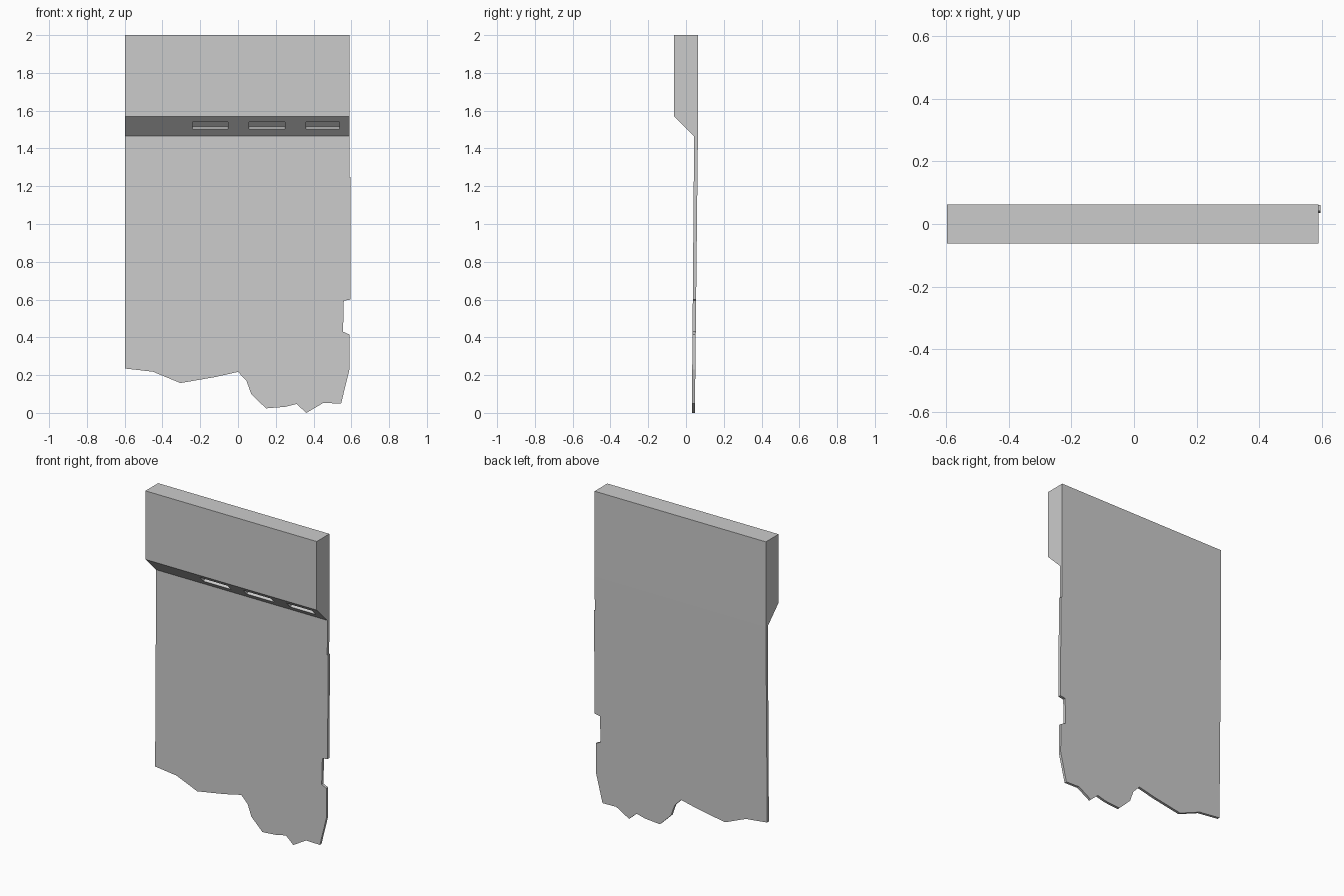
import bpy, bmesh, math
from mathutils import Matrix

if "Cube" in bpy.data.objects:
    bpy.data.objects.remove(bpy.data.objects["Cube"])


def prism(name, near, far):
    """Solid between two matching point loops."""
    bm = bmesh.new()
    a = [bm.verts.new(p) for p in near]
    b = [bm.verts.new(p) for p in far]
    n = len(a)
    bm.faces.new(a)
    bm.faces.new(b[::-1])
    for i in range(n):
        j = (i + 1) % n
        bm.faces.new((a[i], b[i], b[j], a[j]))
    bmesh.ops.recalc_face_normals(bm, faces=bm.faces)
    mesh = bpy.data.meshes.new(name)
    bm.to_mesh(mesh)
    bm.free()
    obj = bpy.data.objects.new(name, mesh)
    bpy.context.collection.objects.link(obj)
    return obj


# Thick header with sloped underside, extruded along x
SEAM = 1.465
profile = [(-0.063, 2), (0.063, 2), (0.063, SEAM), (0.043, SEAM), (-0.063, 1.57)]
header = prism("header", [(-0.598, y, z) for y, z in profile],
               [(0.59, y, z) for y, z in profile])

# Thin broken panel, leaning slightly forward towards the bottom
outline = [(-0.598, SEAM), (0.59, SEAM), (0.59, 1.25), (0.596, 1.25), (0.596, 0.6),
           (0.56, 0.594), (0.556, 0.43), (0.59, 0.415), (0.59, 0.23),
           (0.546, 0.05), (0.45, 0.052), (0.362, 0.0), (0.31, 0.047),
           (0.25, 0.032), (0.148, 0.024), (0.07, 0.1), (0.045, 0.17),
           (0.0, 0.217), (-0.12, 0.19), (-0.305, 0.158), (-0.45, 0.218),
           (-0.598, 0.235)]


def sheet(top_y, bottom_y):
    return [(x, bottom_y + (top_y - bottom_y) * z / SEAM, z) for x, z in outline]


prism("broken_panel", sheet(0.043, 0.031), sheet(0.063, 0.047))

# Shallow slots cut square into the sloped face
bm = bmesh.new()
tilt = Matrix.Rotation(math.atan2(0.106, 0.105), 4, 'X')
slope_y = 0.043 - 0.106 * (1.521 - SEAM) / 0.105
for x0, x1 in ((-0.242, -0.052), (0.058, 0.248), (0.36, 0.537)):
    place = Matrix.Translation(((x0 + x1) / 2, slope_y, 1.521))
    size = Matrix.Diagonal((x1 - x0, 0.034, 0.055, 1))
    bmesh.ops.create_cube(bm, size=1, matrix=place @ tilt @ size)
mesh = bpy.data.meshes.new("slot_cutter")
bm.to_mesh(mesh)
bm.free()
cutter = bpy.data.objects.new("slot_cutter", mesh)
bpy.context.collection.objects.link(cutter)
cutter.hide_render = True

cut = header.modifiers.new("slots", 'BOOLEAN')
cut.operation = 'DIFFERENCE'
cut.solver = 'EXACT'
cut.object = cutter
bpy.context.view_layer.objects.active = header
bpy.ops.object.modifier_apply(modifier=cut.name)
bpy.data.objects.remove(cutter)
